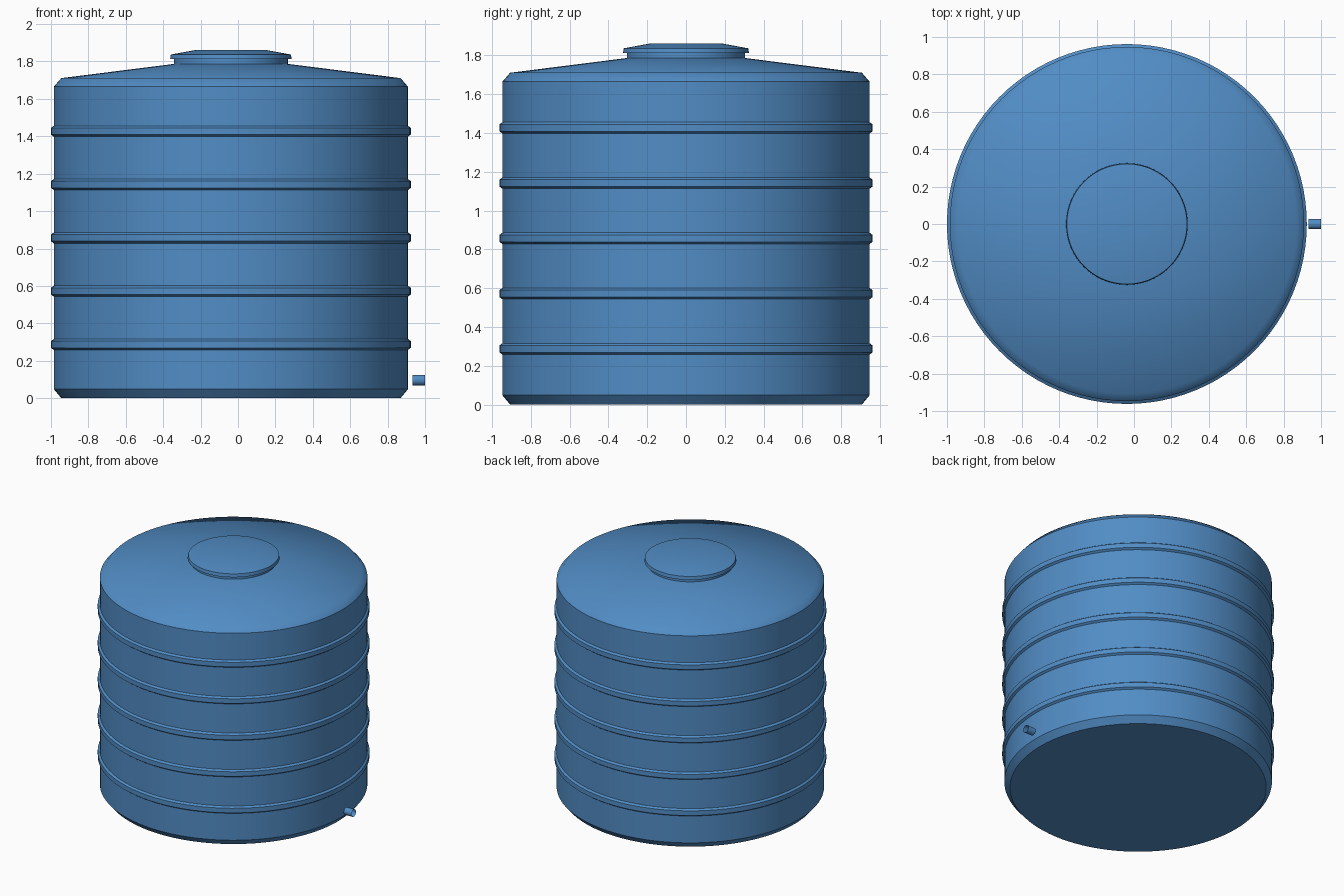
import bpy, bmesh, math
from mathutils import Matrix

cube = bpy.data.objects.get("Cube")
if cube:
    bpy.data.objects.remove(cube, do_unlink=True)

AXIS_X = -0.038
WALL_R, BAND_R, EDGE_R, NECK_R = 0.947, 0.962, 0.907, 0.304

blue = bpy.data.materials.new("tank_blue")
blue.use_nodes = True
colour = (0.083, 0.265, 0.56, 1)
blue.diffuse_color = colour
bsdf = blue.node_tree.nodes["Principled BSDF"]
bsdf.inputs["Base Color"].default_value = colour
bsdf.inputs["Roughness"].default_value = 0.6


def lathe(name, profile, segments=96, matrix=Matrix()):
    """Spin (radius, height, sharp) points round z; radius 0 closes a pole."""
    bm = bmesh.new()
    rings = []
    for r, z, sharp in profile:
        if r == 0:
            rings.append([bm.verts.new((0, 0, z))] * segments)
            continue
        angles = (2 * math.pi * i / segments for i in range(segments))
        rings.append([bm.verts.new((r * math.cos(a), r * math.sin(a), z)) for a in angles])
    for low, high in zip(rings, rings[1:]):
        for i in range(segments):
            j = (i + 1) % segments
            corners = dict.fromkeys((low[i], low[j], high[j], high[i]))
            bm.faces.new(list(corners)).smooth = True
    for ring, (r, z, sharp) in zip(rings, profile):
        if sharp and r > 0:
            for i in range(segments):
                edge = bm.edges.get((ring[i], ring[(i + 1) % segments]))
                edge.smooth = False
    bm.transform(matrix)
    mesh = bpy.data.meshes.new(name)
    bm.to_mesh(mesh)
    bm.free()
    mesh.materials.append(blue)
    obj = bpy.data.objects.new(name, mesh)
    bpy.context.collection.objects.link(obj)
    return obj


# Tank: flat base, chamfer, ribbed wall, shoulder, shallow cone and neck
profile = [(0, 0, False), (EDGE_R, 0, True), (WALL_R, 0.048, True)]
for n in range(5):
    z = 0.287 + 0.285 * n
    profile += [(WALL_R, z - 0.029, True), (BAND_R, z - 0.018, True),
                (BAND_R, z + 0.018, True), (WALL_R, z + 0.029, True)]
profile += [(WALL_R, 1.665, True), (EDGE_R, 1.711, False),
            (NECK_R, 1.787, True), (NECK_R, 1.812, False)]
lathe("tank_body", profile).location.x = AXIS_X

# Lid: overhanging rim with a gently raised centre
lid = [(NECK_R, 1.812, True), (0.325, 1.812, True), (0.321, 1.837, True),
       (0.19, 1.861, False), (0, 1.862, False)]
lathe("lid", lid).location.x = AXIS_X

# Outlet: short open pipe pointing to +x near the base
pipe = [(0.028, 0.933, True), (0.028, 1.0, True)]
lathe("outlet_pipe", pipe, 32,
      Matrix.Translation((0, 0, 0.096)) @ Matrix.Rotation(math.pi / 2, 4, "Y"))
